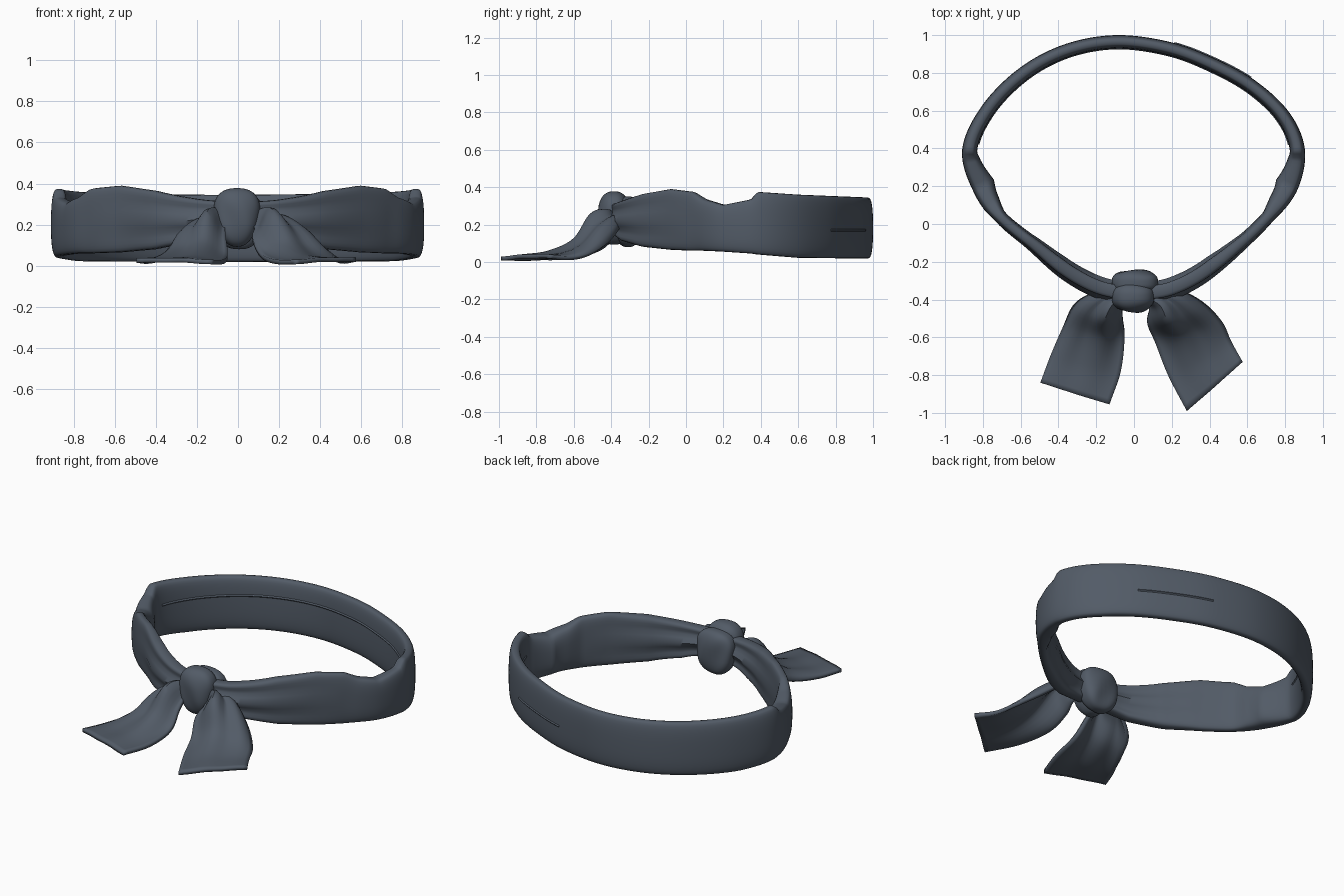
import bpy, bmesh, math
from mathutils import Vector

cube = bpy.data.objects.get("Cube")
if cube:
    bpy.data.objects.remove(cube, do_unlink=True)

# One cloth colour
CLOTH = (0.085, 0.105, 0.135, 1)
cloth = bpy.data.materials.new("slate cloth")
cloth.use_nodes = True
cloth.diffuse_color = CLOTH
bsdf = cloth.node_tree.nodes["Principled BSDF"]
bsdf.inputs["Base Color"].default_value = CLOTH
bsdf.inputs["Roughness"].default_value = 0.8


def catmull(points, steps):
    """Smooth open path through points of any dimension."""
    pts = [Vector(p) for p in points]
    pts = [2 * pts[0] - pts[1]] + pts + [2 * pts[-1] - pts[-2]]
    path = []
    for a, b, c, d in zip(pts, pts[1:], pts[2:], pts[3:]):
        for i in range(steps):
            t = i / steps
            path.append((2 * b + (c - a) * t + (2 * a - 5 * b + 4 * c - d) * t * t
                         + (3 * b - a - 3 * c + d) * t ** 3) / 2)
    return path + [pts[-2]]


def lookup(table, key):
    """Linear interpolation in rows that start with a rising key."""
    key = min(max(key, table[0][0]), table[-1][0])
    for a, b in zip(table, table[1:]):
        if key <= b[0]:
            t = (key - a[0]) / (b[0] - a[0])
            return [p + (q - p) * t for p, q in zip(a[1:], b[1:])]


def loft(name, sections, closed=True):
    """Skin a list of equal-length point rows."""
    bm = bmesh.new()
    rows = [[bm.verts.new(p) for p in row] for row in sections]
    n = len(rows[0])
    for r, s in zip(rows, rows[1:]):
        for i in range(n if closed else n - 1):
            j = (i + 1) % n
            bm.faces.new((r[i], r[j], s[j], s[i]))
    if closed:
        bm.faces.new(rows[0])
        bm.faces.new(rows[-1])
    bmesh.ops.recalc_face_normals(bm, faces=bm.faces)
    return finish(name, bm)


def finish(name, bm):
    mesh = bpy.data.meshes.new(name)
    bm.to_mesh(mesh)
    bm.free()
    obj = bpy.data.objects.new(name, mesh)
    bpy.context.collection.objects.link(obj)
    mesh.materials.append(cloth)
    bpy.ops.object.select_all(action="DESELECT")
    obj.select_set(True)
    bpy.context.view_layer.objects.active = obj
    bpy.ops.object.shade_smooth_by_angle(angle=math.radians(50))
    return obj


# Head loop: centre line seen from above, from the knot round and back
LOOP = [(0.04, -0.37), (0.2, -0.34), (0.38, -0.25), (0.58, -0.09), (0.72, 0.05),
        (0.83, 0.2), (0.865, 0.39), (0.79, 0.57), (0.62, 0.73), (0.4, 0.85),
        (0.18, 0.93), (-0.09, 0.965), (-0.35, 0.92), (-0.58, 0.8), (-0.77, 0.61),
        (-0.87, 0.39), (-0.81, 0.18), (-0.7, 0.03), (-0.53, -0.11),
        (-0.37, -0.24), (-0.2, -0.33), (-0.04, -0.37)]
# y, lower edge, upper edge, thickness, gathering, inward fold
SHAPE = [(-0.37, 0.15, 0.31, 0.09, 1, 0), (-0.32, 0.11, 0.33, 0.09, 1, 0),
         (-0.22, 0.08, 0.365, 0.08, 0.6, 0.01), (-0.08, 0.065, 0.39, 0.07, 0.2, 0),
         (0.04, 0.06, 0.375, 0.07, 0, 0), (0.1, 0.06, 0.335, 0.08, 0, 0.02),
         (0.2, 0.055, 0.305, 0.08, 0, 0.045), (0.35, 0.045, 0.335, 0.08, 0, 0.01),
         (0.38, 0.04, 0.375, 0.08, 0, 0), (0.6, 0.022, 0.36, 0.075, 0, 0),
         (0.97, 0.018, 0.345, 0.07, 0, 0)]
path = catmull(LOOP, 10)


def outward(i):
    tangent = path[min(i + 1, len(path) - 1)] - path[max(i - 1, 0)]
    return Vector((tangent.y, -tangent.x, 0)).normalized()


def signed_pow(v, e):
    return math.copysign(abs(v) ** e, v)


sections = []
for i, p in enumerate(path):
    low, high, thick, gather, inward = lookup(SHAPE, p.y)
    row = []
    for k in range(32):
        a = math.tau * k / 32
        u, v = signed_pow(math.cos(a), 0.55), signed_pow(math.sin(a), 0.8)
        fold = gather * 0.013 * math.cos(v * 6) * abs(u)
        off = u * (thick / 2 + fold) + min(u, 0) * inward
        z = (low + high) / 2 + v * (high - low) / 2
        row.append(Vector((p.x, p.y, z)) + outward(i) * off)
    sections.append(row)
loft("head_band", sections)


# Stitched seams: thin raised strips lying on the band walls
def seam(name, side, height, keep):
    rows = []
    for i, p in enumerate(path):
        if keep(p):
            thick = lookup(SHAPE, p.y)[2]
            n = outward(i)
            base = Vector((p.x, p.y, height)) + n * side * thick * 0.49
            rows.append([base + n * side * d + Vector((0, 0, h))
                         for d, h in ((0, -0.007), (0.006, 0), (0, 0.007))])
    loft(name, rows)


seam("inner_seam", -1, 0.24, lambda p: p.y > 0.42)
seam("outer_seam", 1, 0.17, lambda p: 0.2 < p.x < 0.62 and p.y > 0.7)


# Hanging tails: pairs of outer and inner edge points, then a pleat height
def tail(name, stations):
    rows = []
    for st in catmull(stations, 6):
        outer, inner, pleat = Vector(st[:3]), Vector(st[3:6]), st[6]
        row = []
        for k in range(17):
            t = k / 16
            p = outer.lerp(inner, t)
            arch = math.sin(math.pi * t)
            p.z += pleat * (arch + 0.25 * math.sin(t * math.tau * 2))
            p.y -= pleat * 0.25 * arch
            row.append(p)
        rows.append(row)
    obj = loft(name, rows, closed=False)
    mod = obj.modifiers.new("cloth thickness", "SOLIDIFY")
    mod.thickness = 0.022
    mod.offset = 0


tail("right_tail", [
    (-0.1, -0.35, 0.21, -0.03, -0.39, 0.2, 0.03),
    (-0.21, -0.37, 0.16, -0.06, -0.43, 0.19, 0.08),
    (-0.31, -0.43, 0.08, -0.06, -0.5, 0.14, 0.11),
    (-0.37, -0.55, 0.035, -0.05, -0.6, 0.05, 0.06),
    (-0.44, -0.7, 0.02, -0.07, -0.78, 0.02, 0.02),
    (-0.495, -0.84, 0.025, -0.13, -0.955, 0.018, 0.005)])
tail("left_tail", [
    (0.1, -0.35, 0.22, 0.03, -0.39, 0.2, 0.03),
    (0.24, -0.36, 0.18, 0.08, -0.44, 0.18, 0.08),
    (0.36, -0.42, 0.1, 0.07, -0.52, 0.13, 0.11),
    (0.46, -0.52, 0.04, 0.11, -0.62, 0.05, 0.06),
    (0.51, -0.62, 0.02, 0.18, -0.8, 0.02, 0.025),
    (0.575, -0.73, 0.03, 0.28, -0.99, 0.018, 0.005)])


# Knot: lumps tapering downward with slanting wrapped creases
def lump(name, centre, size, taper, crease, power):
    bm = bmesh.new()
    bmesh.ops.create_uvsphere(bm, u_segments=40, v_segments=24, radius=1)
    for v in bm.verts:
        x, y, z = (signed_pow(c, power) for c in v.co)
        width = 1 + taper * z
        ridge = 1 + crease * math.sin(4 * x + 3 * z)
        v.co = Vector(centre) + Vector((x * size[0] * width, y * size[1] * ridge,
                                        z * size[2] * (1 - 0.08 * x * x)))
    return finish(name, bm)


lump("knot_front", (-0.005, -0.385, 0.235), (0.108, 0.082, 0.143), 0.2, 0.06, 0.78)
lump("knot_back", (0.005, -0.31, 0.215), (0.12, 0.065, 0.135), 0.12, 0.08, 0.7)
